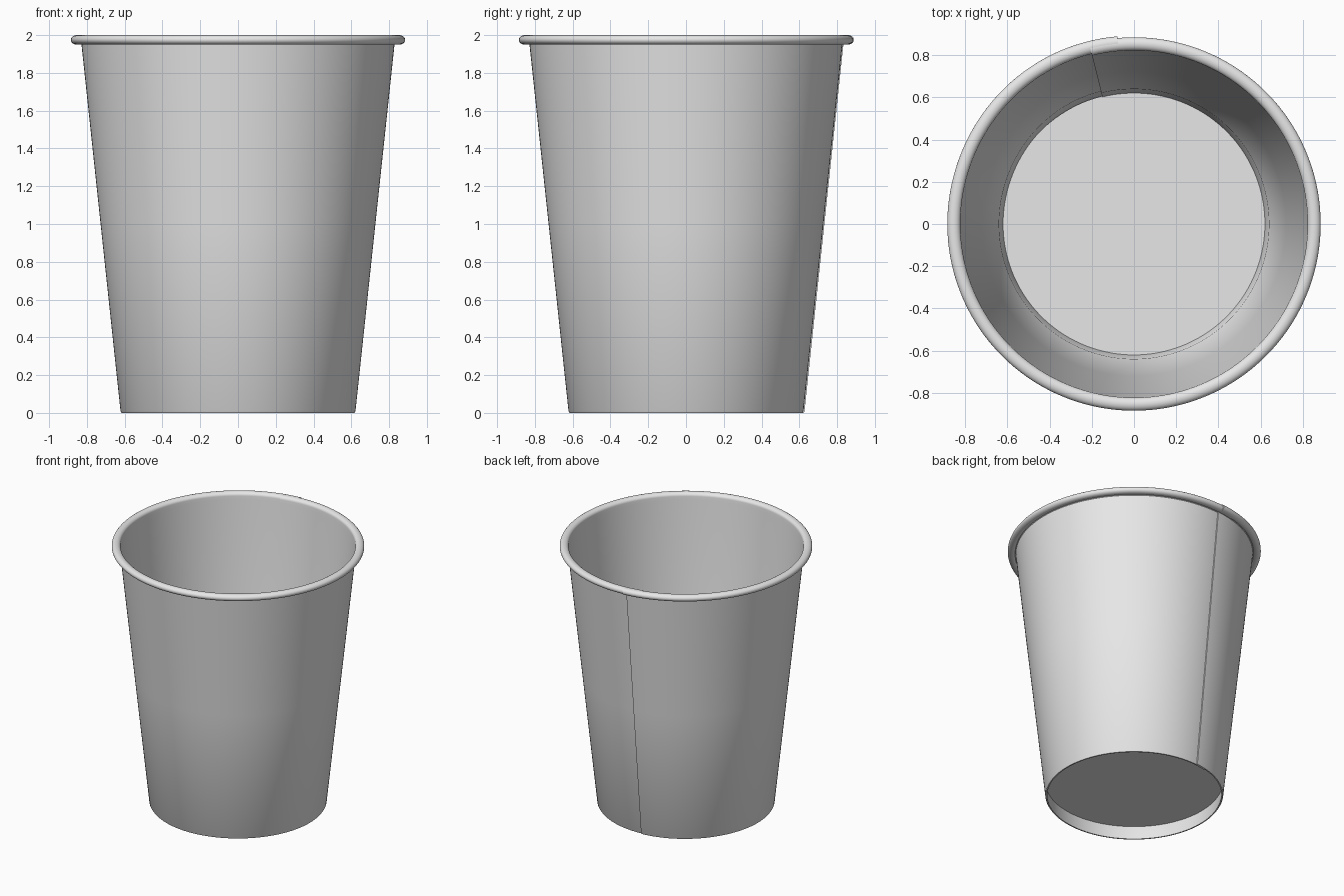
import bpy, bmesh, math

if "Cube" in bpy.data.objects:
    bpy.data.objects.remove(bpy.data.objects["Cube"])

paper = bpy.data.materials.new("white paper")
paper.diffuse_color = (0.8, 0.8, 0.8, 1)
paper.use_nodes = True
paper.node_tree.nodes["Principled BSDF"].inputs["Base Color"].default_value = paper.diffuse_color


def finish(name, bm, angle=30):
    bmesh.ops.recalc_face_normals(bm, faces=bm.faces)
    me = bpy.data.meshes.new(name)
    bm.to_mesh(me)
    bm.free()
    me.materials.append(paper)
    ob = bpy.data.objects.new(name, me)
    bpy.context.collection.objects.link(ob)
    bpy.ops.object.select_all(action='DESELECT')
    ob.select_set(True)
    bpy.context.view_layer.objects.active = ob
    bpy.ops.object.shade_smooth_by_angle(angle=math.radians(angle))
    return ob


def sweep(name, profile, angles, offset):
    # sweep a closed (radius, z) profile round the axis with a radial offset
    bm = bmesh.new()
    rings = []
    for a in angles:
        o = offset(a)
        t = math.radians(a)
        rings.append([bm.verts.new(((r + o) * math.cos(t), (r + o) * math.sin(t), z))
                      for r, z in profile])
    n = len(profile)
    for A, B in zip(rings, rings[1:]):
        for i in range(n):
            j = (i + 1) % n
            bm.faces.new((A[i], A[j], B[j], B[i]))
    bm.faces.new(rings[0])
    bm.faces.new(rings[-1])
    return finish(name, bm)


def wall_r(z):
    return 0.621 + 0.1065 * z


# wall sheet with rolled rim, rolled round so that its ends overlap at the back
profile = [(0.617, 0), (wall_r(0.008), 0.008), (wall_r(1.0), 1.0), (wall_r(1.952), 1.952)]
for i in range(21):
    a = math.radians(230 + 310 * i / 20)
    profile.append((0.854 + 0.031 * math.cos(a), 1.975 + 0.025 * math.sin(a)))
profile += [(wall_r(1.95) - 0.007, 1.95), (wall_r(1.0) - 0.007, 1.0),
            (wall_r(0.31) - 0.007, 0.31), (wall_r(0.30) - 0.013, 0.30),
            (wall_r(0) - 0.013, 0)]
angles = [104 - 369 * i / 164 for i in range(165)]


def overlap(a):
    s = min(1, max(0, (-190 - a) / 62))
    return 0.008 * s * s * (3 - 2 * s)


sweep("cup_wall_and_rim", profile, angles, overlap)

# raised floor disc
bm = bmesh.new()
bmesh.ops.create_cone(bm, cap_ends=True, segments=128, radius1=0.625, radius2=0.625, depth=0.012)
bmesh.ops.translate(bm, verts=bm.verts, vec=(0, 0, 0.112))
finish("cup_floor", bm)
